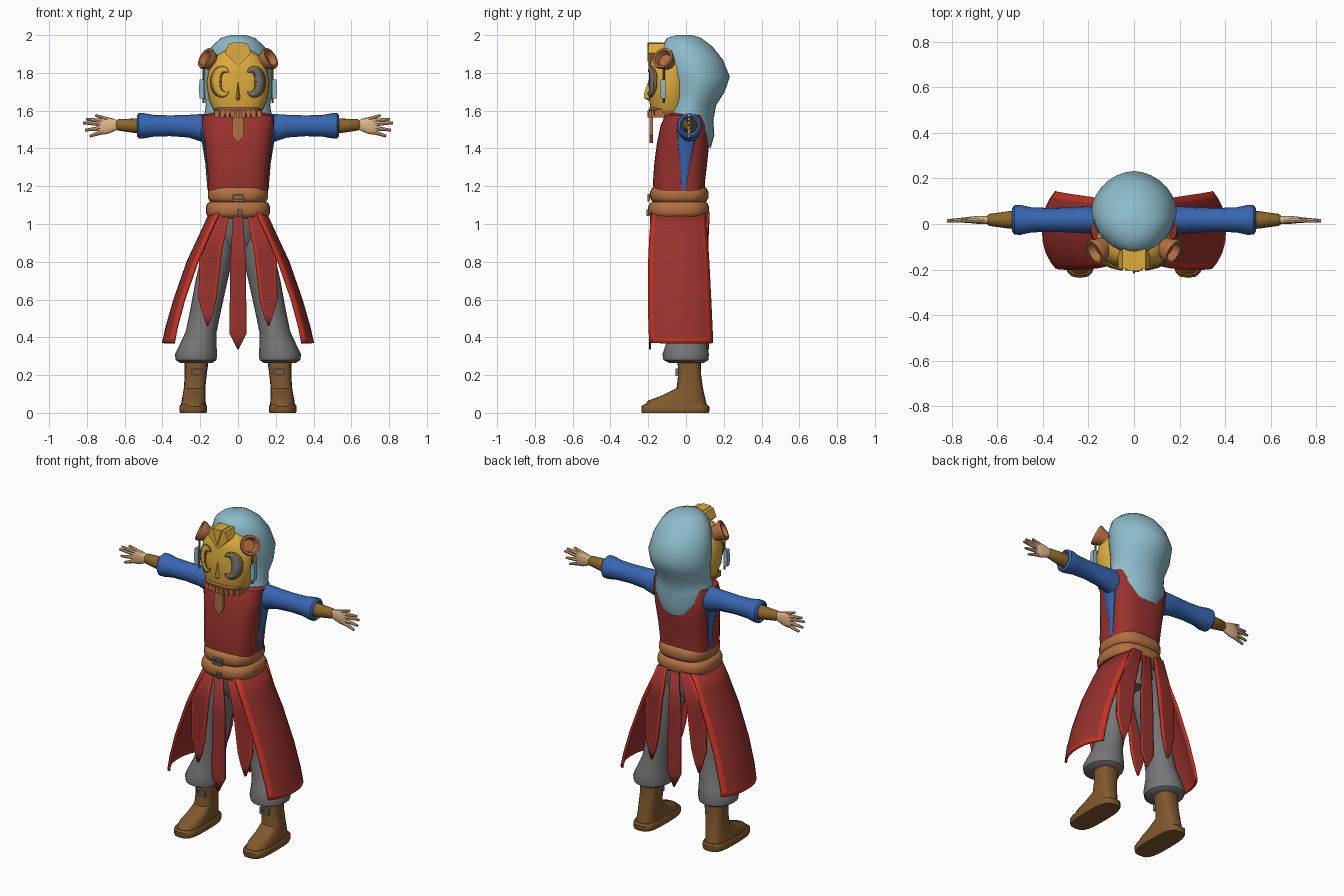
import bpy, bmesh, math
from mathutils import Vector as V

if "Cube" in bpy.data.objects:
    bpy.data.objects.remove(bpy.data.objects["Cube"])


def mat(name, r, g, b):
    m = bpy.data.materials.new(name)
    m.diffuse_color = [((c / 255 + 0.055) / 1.055) ** 2.4 for c in (r, g, b)] + [1]
    m.use_nodes = True
    m.node_tree.nodes["Principled BSDF"].inputs["Base Color"].default_value = m.diffuse_color
    return m


HOOD, GOLD, COPPER = mat("pale_blue", 142, 188, 203), mat("gold", 222, 172, 62), mat("copper_brown", 178, 112, 66)
RED, TRIM, BLUE = mat("dark_red", 152, 50, 46), mat("bright_red", 200, 52, 36), mat("blue", 56, 102, 178)
GREY, BOOT = mat("grey", 118, 118, 120), mat("boot_brown", 128, 88, 46)
SKIN, OCHRE = mat("skin", 226, 182, 140), mat("ochre", 140, 102, 42)


def make(name, verts, faces, mats, idx=None, thick=0, angle=40):
    me = bpy.data.meshes.new(name)
    me.from_pydata([tuple(v) for v in verts], [], faces)
    for m in mats:
        me.materials.append(m)
    if idx:
        for p, i in zip(me.polygons, idx):
            p.material_index = i
    bm = bmesh.new()
    bm.from_mesh(me)
    bmesh.ops.recalc_face_normals(bm, faces=bm.faces)
    bm.to_mesh(me)
    bm.free()
    me.shade_smooth()
    me.set_sharp_from_angle(angle=math.radians(angle))
    ob = bpy.data.objects.new(name, me)
    bpy.context.collection.objects.link(ob)
    if thick:
        s = ob.modifiers.new("thickness", 'SOLIDIFY')
        s.thickness, s.offset = thick, 0
    return ob


def oval(c, u, v, ru, rv, n=20, p=2.0):
    """Superellipse ring around c in the u, v plane."""
    out = []
    for i in range(n):
        a = 2 * math.pi * i / n
        x, y = math.cos(a), math.sin(a)
        out.append(V(c) + V(u) * math.copysign(abs(x) ** (2 / p), x) * ru
                   + V(v) * math.copysign(abs(y) ** (2 / p), y) * rv)
    return out


def loft(name, rings, m, angle=40):
    n = len(rings[0])
    faces = [(r * n + i, r * n + (i + 1) % n, (r + 1) * n + (i + 1) % n, (r + 1) * n + i)
             for r in range(len(rings) - 1) for i in range(n)]
    faces += [tuple(range(n)), tuple(range((len(rings) - 1) * n, len(rings) * n))]
    return make(name, [v for r in rings for v in r], faces, [m], angle=angle)


def stack(name, rows, m, n=20, p=2.0, angle=40):
    """Upright loft; each row is z, centre x, half width, front y, back y."""
    return loft(name, [oval((cx, (f + b) / 2, z), (1, 0, 0), (0, 1, 0), rx, (b - f) / 2, n, p)
                       for z, cx, rx, f, b in rows], m, angle)


def tube(name, a, b, ra, rb, m, n=10):
    d = (V(b) - V(a)).normalized()
    u = d.orthogonal().normalized()
    w = d.cross(u)
    return loft(name, [oval(a, u, w, ra, ra, n), oval(b, u, w, rb, rb, n)], m)


def prism(name, pts, y0, y1, m):
    """Outline in x, z pushed from y0 to y1."""
    return loft(name, [[V((x, y, z)) for x, z in pts] for y in (y0, y1)], m, 30)


def sheet(name, f, us, vs, mats, rule=None, thick=0.012):
    """Surface f(u, v) with material by rule(column, row)."""
    n = len(us)
    verts = [f(u, v) for v in vs for u in us]
    cells = [(i, j) for j in range(len(vs) - 1) for i in range(n - 1)]
    faces = [(j * n + i, j * n + i + 1, (j + 1) * n + i + 1, (j + 1) * n + i) for i, j in cells]
    return make(name, verts, faces, mats, [rule(i, j) for i, j in cells] if rule else None, thick)


def frame(name, x, y, z, w, h, m, t=0.009):
    """Open rectangular buckle."""
    for sx, sz, a, b in ((0, 1, w, t), (0, -1, w, t), (1, 0, t, h), (-1, 0, t, h)):
        cx, cz = x + sx * (w - t) / 2, z + sz * (h - t) / 2
        prism(name, [(cx + i * a / 2, cz + k * b / 2) for i, k in ((-1, -1), (1, -1), (1, 1), (-1, 1))],
              y, y + 0.014, m)


def lerp_rows(rows, t):
    """Interpolate rows sorted by descending first value."""
    for a, b in zip(rows, rows[1:]):
        if t >= b[0]:
            k = (a[0] - t) / (a[0] - b[0])
            return [p + (q - p) * k for p, q in zip(a, b)]
    return rows[-1]


# hood with a pointed tail down the back
hood = []
for z, rx, f, b, drop in ((2.0, .04, -.05, .03, 0), (1.985, .09, -.10, .08, 0), (1.94, .14, -.13, .14, 0),
                          (1.87, .172, -.135, .195, 0), (1.78, .187, -.12, .232, 0), (1.70, .183, -.10, .205, 0),
                          (1.63, .17, -.10, .16, 0), (1.58, .178, -.115, .145, .03), (1.55, .185, -.12, .15, .08),
                          (1.52, .17, -.10, .13, .12)):
    ring = oval((0, (f + b) / 2, z), (1, 0, 0), (0, 1, 0), rx, (b - f) / 2, 28, 1.85)
    for i, v in enumerate(ring):
        v.z -= drop * max(0, math.sin(2 * math.pi * i / 28)) ** 1.5
    hood.append(ring)
loft("hood", hood, HOOD, 60)

# mask
MASK = [(1.925, .06, .06), (1.89, .115, .088), (1.84, .15, .102), (1.75, .168, .108), (1.66, .155, .106), (1.60, .13, .095)]
stack("mask", [(z, 0, rx, -.09 - ry, -.09 + ry) for z, rx, ry in MASK], GOLD, 28, 2.4)


def on_mask(x, z, off):
    _, rx, ry = lerp_rows(MASK, z)
    return V((x, -.09 - ry * max(0, 1 - abs(x / rx) ** 2.4) ** (1 / 2.4) - off, z))


# crescent eyes
def crescent(name, s, half, off, m):
    def f(u, v):
        a = math.radians(125 - 250 * v)
        w = u * half * (0.12 + 0.88 * math.sin(math.pi * min(1, v * 1.03)) ** .7)
        return on_mask(s * (.075 + (.043 + w) * math.cos(a)), 1.752 + (.066 + w) * math.sin(a), off)
    sheet(name, f, (-1, -.33, .33, 1), [i / 16 for i in range(17)], [m], None, .006)


for s in (-1, 1):
    crescent("eye_rim", s, .029, .004, OCHRE)
    crescent("eye_inlay", s, .019, .008, GREY if s > 0 else GOLD)

# nose and forehead crest
loft("nose", [[V((x, y, z)) for x, y in ((-w, -.18), (0, -d), (w, -.18))]
              for z, w, d in ((1.755, .006, .2), (1.69, .014, .222), (1.665, .018, .222), (1.655, .008, .2))], GOLD)
prism("crest", [(-.05, 1.955), (.05, 1.955), (.07, 1.905), (0, 1.835), (-.07, 1.905)], -.198, -.11, GOLD)
prism("crest_ridge", [(-.03, 1.96), (.03, 1.96), (0, 1.86)], -.205, -.12, GOLD)

# toothed jaw band and beard strip
stack("jaw_band", [(1.57, 0, .115, -.18, 0), (1.58, 0, .125, -.192, 0), (1.61, 0, .13, -.197, 0),
                   (1.618, 0, .12, -.19, 0)], COPPER, 28, 2.6)
for i in range(-4, 5):
    x = i * .028
    y = -.192 + abs(x) ** 2.6 * 11
    prism("jaw_tooth", [(x - .011, 1.565), (x + .011, 1.565), (x + .012, 1.6), (x - .012, 1.6)], y - .012, y + .04, COPPER)
prism("beard", [(-.028, 1.6), (.028, 1.6), (.032, 1.47), (0, 1.43), (-.032, 1.47)], -.192, -.175, COPPER)

# horn cups and ear plates
for s in (-1, 1):
    d = V((s * .72, -.42, .42)).normalized()
    u = d.orthogonal().normalized()
    w = d.cross(u)
    base = V((s * .115, -.09, 1.845))
    loft("horn_cup", [oval(base + d * t, u, w, r, r, 18) for t, r in
                      ((0, .038), (.045, .05), (.065, .06), (.078, .058), (.078, .045), (.045, .035))], COPPER)
    tube("ear_rod", (s * .182, -.118, 1.64), (s * .182, -.118, 1.82), .006, .006, OCHRE, 6)
    prism("ear_plate", [(s * x, z) for x, z in ((.18, 1.665), (.203, 1.665), (.208, 1.71), (.203, 1.765), (.18, 1.765))],
          -.135, -.108, HOOD)

# vest with blue side gussets
stack("vest", [(1.16, 0, .158, -.17, .10), (1.22, 0, .16, -.175, .10), (1.32, 0, .165, -.168, .112),
               (1.42, 0, .178, -.155, .122), (1.52, 0, .192, -.135, .118), (1.575, 0, .19, -.11, .10),
               (1.60, 0, .11, -.07, .07)], RED, 28, 3)
for s in (-1, 1):
    stack("side_gusset", [(1.18, s * .15, .012, -.025, .0), (1.32, s * .155, .018, -.032, .022),
                          (1.42, s * .165, .024, -.045, .045), (1.5, s * .18, .025, -.05, .06)], BLUE, 12, 3)

# sleeves, wrists and hands
def limb(name, s, rows, m, p=2.0):
    return loft(name, [oval((s * x, .018, z), (0, 1, 0), (0, 0, 1), ry, rz, 16, p) for x, z, ry, rz in rows], m)


for s in (-1, 1):
    limb("sleeve", s, [(.15, 1.505, .055, .075), (.20, 1.51, .06, .072), (.26, 1.518, .056, .06), (.36, 1.52, .052, .055),
                       (.45, 1.52, .055, .058), (.50, 1.52, .066, .067), (.525, 1.52, .064, .067),
                       (.535, 1.52, .05, .055), (.52, 1.52, .035, .04)], BLUE)
    limb("wrist_wrap", s, [(.50, 1.52, .042, .042), (.55, 1.52, .038, .038), (.635, 1.525, .026, .03), (.645, 1.525, .018, .022)], OCHRE)
    limb("palm", s, [(.63, 1.525, .017, .022), (.66, 1.523, .018, .034), (.69, 1.52, .017, .043),
                     (.72, 1.518, .014, .045), (.735, 1.516, .01, .038)], SKIN, 2.4)
    for x0, z0, x1, z1 in ((.66, 1.545, .755, 1.575), (.715, 1.545, .805, 1.555), (.72, 1.53, .82, 1.535),
                           (.72, 1.508, .81, 1.497), (.71, 1.49, .785, 1.465)):
        tube("finger", (s * x0, .018, z0), (s * x1, .014, z1), .013, .007, SKIN, 8)

# sash and buckles
for nm, z, rx, f, b, h in (("upper_sash", 1.155, .16, -.19, .118, .045), ("lower_sash", 1.075, .17, -.2, .122, .046)):
    stack(nm, [(z + h * k, 0, rx - i, f + i, b - i) for k, i in
               ((-1, .035), (-.8, .01), (-.35, 0), (.35, 0), (.8, .01), (1, .035))], COPPER, 28, 2.7, 60)
frame("sash_buckle", 0, -.205, 1.14, .06, .04, GREY)
frame("sash_clasp", .01, -.21, 1.06, .03, .035, GREY)

# skirt strips: rows are z, inner x, outer x, y
UP = [1.06, .95, .85, .72, .6, .5]
STRIP = [(1.06, .045, .11, .0), (.85, .085, .205, .01), (.6, .115, .208, .01), (.52, .135, .185, .01), (.46, .158, .166, .01)]
MID = [(1.06, -.025, .025, .0), (.8, -.042, .042, .0), (.42, -.045, .045, -.005), (.335, -.002, .002, -.005)]


def strip(name, s, rows, y, mats, rule):
    def f(u, z):
        _, a, b, dy = lerp_rows(rows, z)
        return V((s * (a + (b - a) * u), y + (dy + .02 * max(0, abs(a + (b - a) * u) - .1) * 6) * (-1 if y > 0 else 1), z))
    sheet(name, f, (0, .14, .5, .86, 1), [r[0] for r in rows], mats, rule)


for side, y in (("front", -.185), ("back", .11)):
    strip(side + "_middle_strip", 1, MID, y, [RED], None)
    for s in (-1, 1):
        strip(side + "_skirt_strip", s, STRIP, y + .01, [RED, TRIM], lambda i, j: int(i in (0, 3)))

# broad side skirt panels with bright hems
SIDE = [(1.06, .10, .145, -.18, .10), (.95, .15, .195, -.19, .11), (.8, .215, .265, -.197, .12), (.6, .285, .335, -.198, .13),
        (.45, .325, .378, -.195, .137), (.395, .335, .39, -.192, .139), (.37, .34, .397, -.19, .14)]
for s in (-1, 1):
    def side(u, z):
        _, xe, xm, f, b = lerp_rows(SIDE, z)
        return V((s * (xe + (xm - xe) * (1 - abs(2 * u - 1) ** 2.5)), f + (b - f) * u, z))
    sheet("side_skirt_panel", side, (0, .08, .2, .35, .5, .65, .8, .92, 1), [r[0] for r in SIDE], [RED, TRIM],
          lambda i, j: int(i in (0, 7) or j == 5), .014)

# trousers and boots
stack("hips", [(.88, 0, .08, -.09, .08), (.94, 0, .14, -.12, .10), (1.06, 0, .135, -.14, .09)], GREY)
for s in (-1, 1):
    stack("trouser_leg", [(1.0, s * .075, .07, -.10, .085), (.85, s * .105, .085, -.10, .09), (.7, s * .14, .085, -.09, .09),
                          (.55, s * .17, .082, -.085, .09), (.43, s * .195, .082, -.09, .095), (.37, s * .21, .095, -.105, .11),
                          (.31, s * .222, .112, -.125, .122), (.28, s * .222, .108, -.12, .118),
                          (.265, s * .222, .085, -.09, .095)], GREY)
    stack("boot", [(.04, s * .236, .066, -.222, .11), (.065, s * .235, .064, -.20, .105), (.095, s * .233, .06, -.12, .098),
                   (.13, s * .23, .057, -.05, .09), (.2, s * .224, .058, -.042, .08), (.29, s * .218, .064, -.045, .078)],
          BOOT, 20, 2.8)
    stack("boot_sole", [(0, s * .237, .07, -.232, .12), (.01, s * .237, .074, -.236, .124), (.034, s * .237, .074, -.236, .124),
                        (.044, s * .237, .068, -.225, .114)], BOOT, 20, 3.2)
    frame("boot_buckle", s * .217, -.055, .215, .06, .042, GREY)
